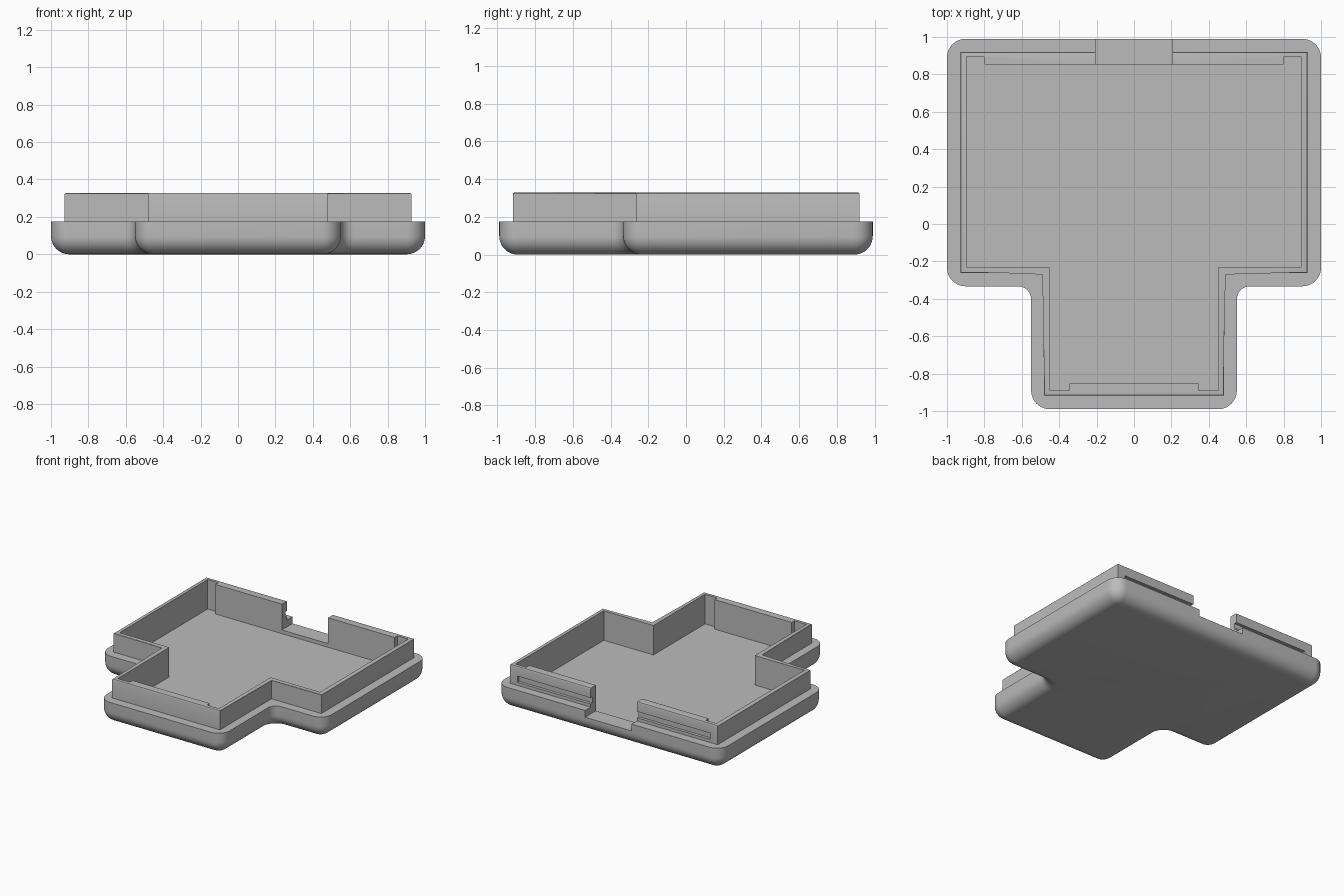
import bpy, bmesh, math
from mathutils import Vector

cube = bpy.data.objects.get("Cube")
if cube:
    bpy.data.objects.remove(cube, do_unlink=True)

BASE_TOP, WALL_TOP, FLOOR = 0.175, 0.328, 0.09

grey = bpy.data.materials.new("matte_grey")
grey.use_nodes = True
grey.diffuse_color = (0.5, 0.5, 0.5, 1)
grey.node_tree.nodes["Principled BSDF"].inputs["Base Color"].default_value = (0.5, 0.5, 0.5, 1)


def mirrored(half):
    """Close a right-hand half profile into a symmetric outline."""
    return [Vector(p) for p in half] + [Vector((-x, y)) for x, y in reversed(half)]


def rounded(points, inset, convex_r=0.1, concave_r=0.07, steps=10):
    """Right-angled outline with filleted corners, shrunk by inset."""
    ring = []
    for i, p in enumerate(points):
        before, after = points[i - 1], points[(i + 1) % len(points)]
        a, b = (before - p).normalized(), (after - p).normalized()
        convex = (p - before).cross(after - p) > 0
        r = convex_r if convex else concave_r
        radius = r - inset if convex else r + inset
        centre = p + (a + b) * r
        for k in range(steps + 1):
            t = math.pi / 2 * k / steps
            ring.append(centre - (b * math.cos(t) + a * math.sin(t)) * radius)
    return ring


def loft(name, rings, top_bevel=0):
    """Solid through a stack of (outline, height) rings."""
    bm = bmesh.new()
    loops = [[bm.verts.new((p.x, p.y, z)) for p in ring] for ring, z in rings]
    n = len(loops[0])
    for low, high in zip(loops, loops[1:]):
        for i in range(n):
            j = (i + 1) % n
            bm.faces.new((low[i], low[j], high[j], high[i]))
    bm.faces.new(loops[0][::-1])
    top = bm.faces.new(loops[-1])
    if top_bevel:
        bmesh.ops.bevel(bm, geom=list(top.edges), offset=top_bevel, segments=3,
                        profile=0.5, affect='EDGES')
    bmesh.ops.recalc_face_normals(bm, faces=bm.faces)
    mesh = bpy.data.meshes.new(name)
    bm.to_mesh(mesh)
    bm.free()
    mesh.materials.append(grey)
    obj = bpy.data.objects.new(name, mesh)
    bpy.context.collection.objects.link(obj)
    return obj


def box(name, x0, x1, y0, y1, z0, z1):
    ring = [Vector(p) for p in ((x0, y0), (x1, y0), (x1, y1), (x0, y1))]
    return loft(name, [(ring, z0), (ring, z1)])


def combine(target, tool, operation):
    """Apply a boolean and discard the tool."""
    tool.hide_render = True
    mod = target.modifiers.new(operation.lower(), 'BOOLEAN')
    mod.operation, mod.object, mod.solver = operation, tool, 'EXACT'
    bpy.context.view_layer.objects.active = target
    bpy.ops.object.modifier_apply(modifier=mod.name)
    bpy.data.objects.remove(tool, do_unlink=True)


# Base tray with a rounded underside
base_plan = mirrored([(0.55, -0.99), (0.55, -0.333), (1, -0.333), (1, 0.99)])
fillet = 0.098
rings = []
for k in range(11):
    t = math.pi / 2 * k / 10
    rings.append((rounded(base_plan, fillet * (1 - math.sin(t))), fillet * (1 - math.cos(t))))
rings.append((rounded(base_plan, 0), BASE_TOP))
tray = loft("tray_case", rings)

# Upright lip with a softened top edge
lip_plan = mirrored([(0.482, -0.918), (0.482, -0.262), (0.927, -0.262), (0.927, 0.92)])
lip = loft("lip", [(lip_plan, 0.13), (lip_plan, WALL_TOP)], top_bevel=0.008)
combine(tray, lip, 'UNION')

# Cavity, leaving thicker wall along the front and back
cavity_plan = mirrored([(0.345, -0.854), (0.345, -0.889), (0.452, -0.889), (0.452, -0.231),
                        (0.895, -0.231), (0.895, 0.892), (0.8, 0.892), (0.8, 0.854)])
cavity = loft("cavity_cutter", [(cavity_plan, FLOOR), (cavity_plan, 0.5)])
combine(tray, cavity, 'DIFFERENCE')

# Grooves outside the back wall
groove = box("groove_cutter", -0.86, 0.86, 0.897, 0.96, 0.2, 0.25)
combine(tray, groove, 'DIFFERENCE')

# Opening in the middle of the back wall
notch = box("notch_cutter", -0.206, 0.206, 0.83, 1.1, 0.12, 0.5)
combine(tray, notch, 'DIFFERENCE')

# Smooth fillets, crisp edges
bpy.ops.object.select_all(action='DESELECT')
tray.select_set(True)
bpy.context.view_layer.objects.active = tray
bpy.ops.object.shade_smooth_by_angle(angle=math.radians(30))
